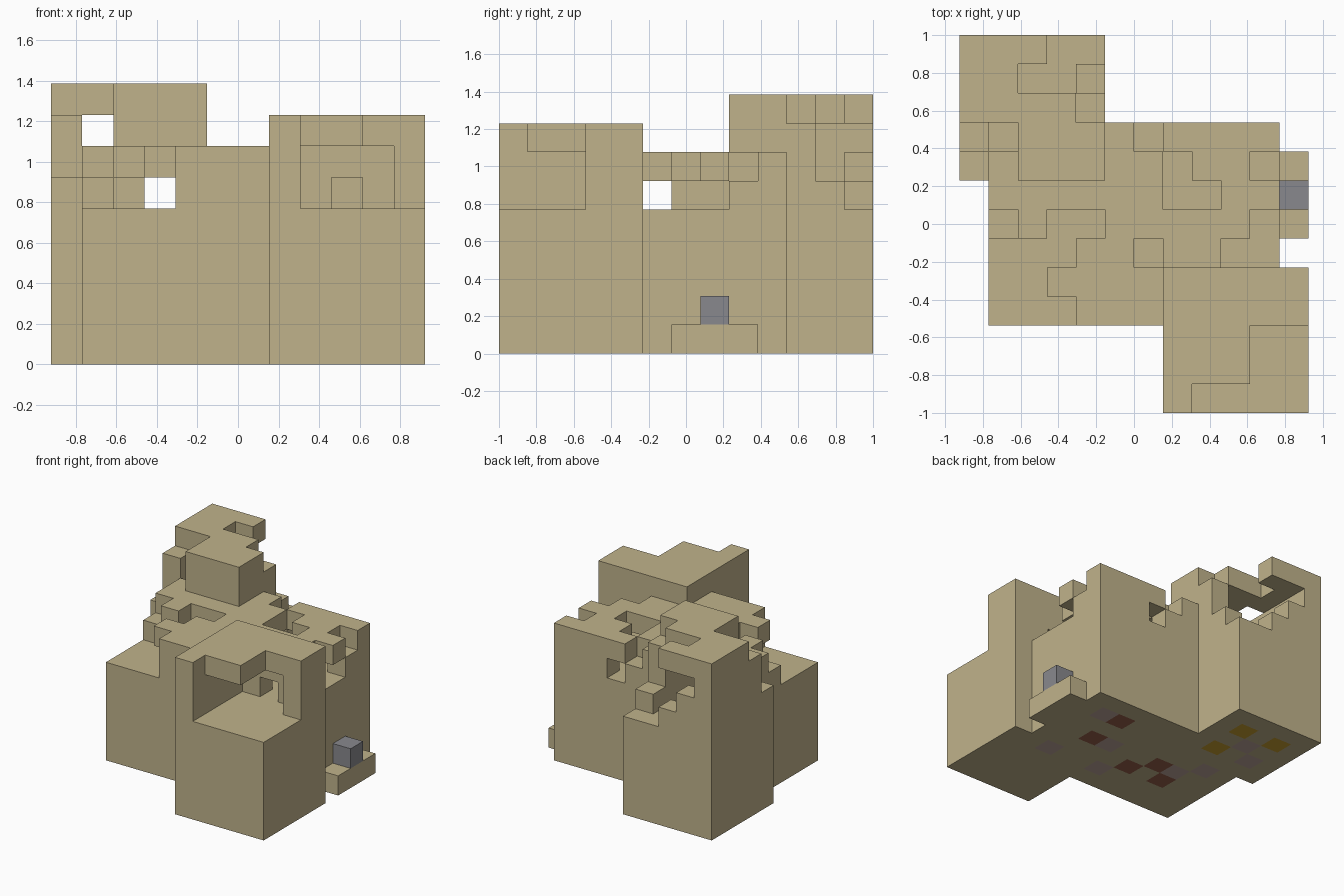
import bpy, bmesh
from mathutils import Vector

cube = bpy.data.objects.get("Cube")
if cube:
    bpy.data.objects.remove(cube)

U = 2 / 13                      # edge of one block
ORIGIN = Vector((-6 * U, -1, 0))


def material(name, rgb):
    m = bpy.data.materials.new(name)
    m.use_nodes = True
    m.diffuse_color = (*rgb, 1)
    m.node_tree.nodes["Principled BSDF"].inputs["Base Color"].default_value = (*rgb, 1)
    return m


SAND = material("sandstone", (0.53, 0.45, 0.26))
GREY = material("grey stone", (0.25, 0.25, 0.27))
MAUVE = material("pale clay", (0.52, 0.38, 0.33))
RED = material("dark red clay", (0.31, 0.12, 0.07))
GOLD = material("ochre clay", (0.58, 0.35, 0.03))


def box(x0, x1, y0, y1, z0, z1):
    return {(x, y, z) for x in range(x0, x1) for y in range(y0, y1) for z in range(z0, z1)}


def slab(z, y0, rows):
    """One layer of blocks, drawn as rows from front to back."""
    return {(x, y0 + j, z) for j, row in enumerate(rows)
            for x, c in enumerate(row) if c == "#"}


# Lower storey
base = (box(0, 5, 8, 13, 0, 5) | box(1, 7, 3, 10, 0, 5)
        | box(7, 11, 5, 10, 0, 5) | box(7, 12, 0, 5, 0, 5))
step = box(11, 12, 6, 9, 0, 1)
lump = {(11, 7, 1)}

# Floor blocks of coloured clay
mauve = {(x, y, 0) for x, y in [(9, 8), (7, 6), (9, 4), (6, 4), (3, 6), (2, 7), (2, 10), (1, 9)]}
red = {(x, y, 0) for x, y in [(8, 8), (8, 6), (5, 5), (4, 6), (3, 5)]}
gold = {(x, y, 0) for x, y in [(3, 9), (3, 11), (1, 11)]}
base -= mauve | red | gold

# Front room: side walls, pierced back wall, broken roof
front_room = (box(7, 8, 0, 5, 5, 8) | box(11, 12, 3, 5, 5, 8) | box(8, 12, 4, 5, 5, 8)
              | box(8, 10, 1, 5, 7, 8) | box(10, 12, 3, 5, 7, 8)) - {(9, 4, 5)}

# Hall: broken walls with windows
hall_walls = (box(4, 7, 3, 4, 5, 7) | box(5, 11, 9, 10, 5, 7) | box(1, 2, 7, 9, 5, 7)
              | {(1, 6, 5), (10, 8, 5)}) - {(7, 9, 5), (6, 9, 6)}
hall_roof = slab(6, 3, [
    "    ###    ",
    "   ####    ",
    "    ## ##  ",
    "  #  ##### ",
    " ######  ##",
    " ###### ## ",
    "     # ####",
]) - hall_walls

# Tower: crumbling walls under a broken roof
tower_walls = (box(0, 1, 8, 9, 5, 6) | box(0, 1, 9, 10, 5, 8) | box(0, 1, 10, 13, 5, 8)
               | box(1, 2, 12, 13, 5, 7) | box(2, 3, 12, 13, 5, 6)
               | box(4, 5, 8, 11, 5, 8) | box(2, 5, 8, 9, 7, 8) | {(4, 11, 5)}) - hall_roof
tower_roof = slab(8, 8, [
    "  ###",
    "  ###",
    "####",
    "##",
    "###",
])

parts = [
    ("lower_storey", base, SAND), ("side_step", step, SAND), ("stone_lump", lump, GREY),
    ("pale_floor_blocks", mauve, MAUVE), ("red_floor_blocks", red, RED),
    ("ochre_floor_blocks", gold, GOLD), ("front_room", front_room, SAND),
    ("hall_walls", hall_walls, SAND), ("hall_roof", hall_roof, SAND),
    ("tower_walls", tower_walls, SAND), ("tower_roof", tower_roof, SAND),
]
solid = set().union(*(cells for _, cells, _ in parts))


def build(name, cells, mat):
    """Skin the exposed sides of the blocks and merge flat areas."""
    bm = bmesh.new()
    for cell in sorted(cells):
        for axis in range(3):
            for side in (0, 1):
                near = list(cell)
                near[axis] += 2 * side - 1
                if tuple(near) in solid:
                    continue
                a, b = Vector(), Vector()
                a[(axis + 1) % 3] = b[(axis + 2) % 3] = 1
                p = Vector(cell)
                p[axis] += side
                quad = [p, p + a, p + a + b, p + b]
                if not side:
                    quad.reverse()
                bm.faces.new([bm.verts.new(ORIGIN + q * U) for q in quad])
    bmesh.ops.remove_doubles(bm, verts=bm.verts, dist=U / 100)
    bmesh.ops.dissolve_limit(bm, angle_limit=0.01, verts=bm.verts, edges=bm.edges)
    me = bpy.data.meshes.new(name)
    bm.to_mesh(me)
    bm.free()
    me.materials.append(mat)
    bpy.context.scene.collection.objects.link(bpy.data.objects.new(name, me))


for part in parts:
    build(*part)
